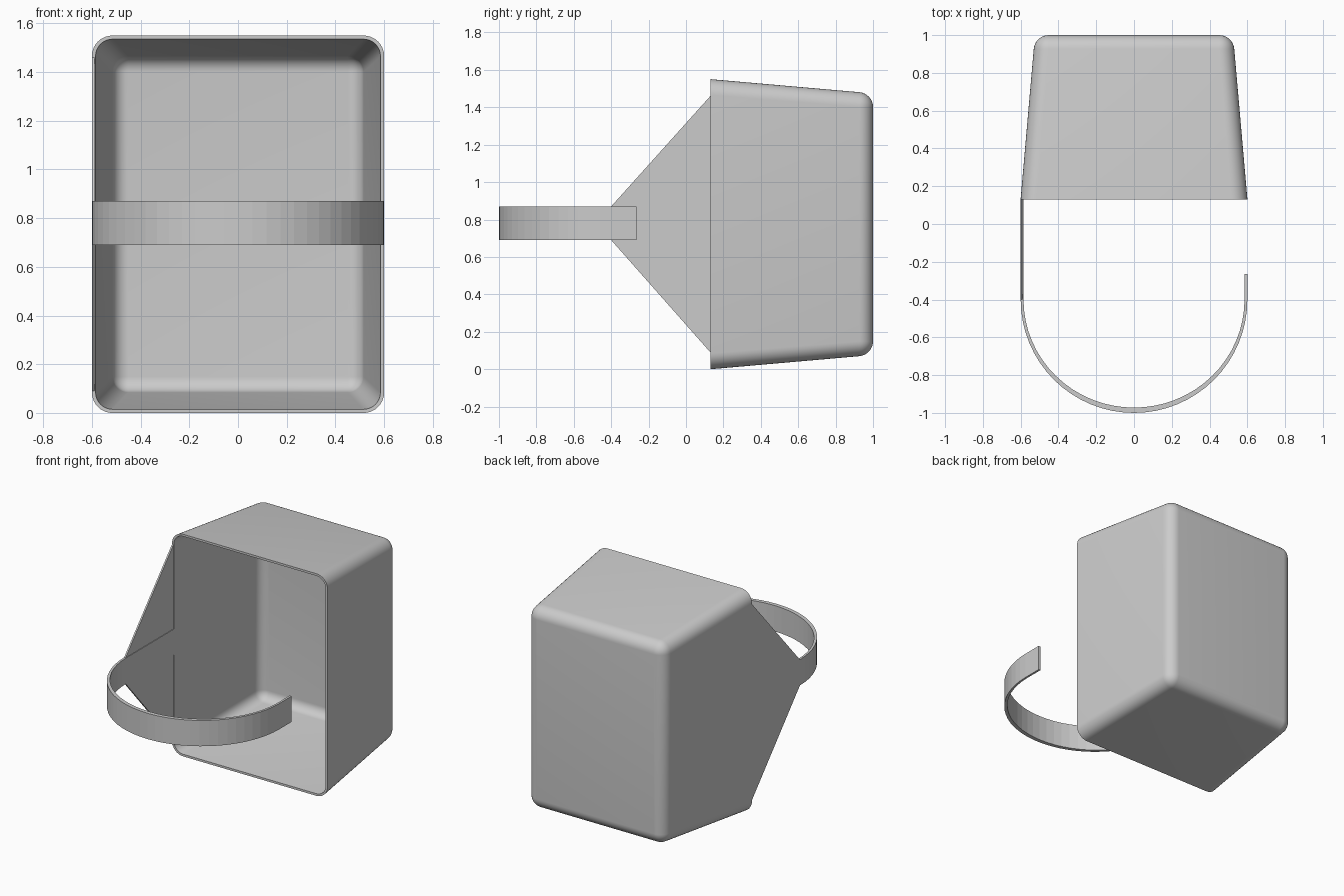
import bpy, bmesh
from math import sin, cos, tan, pi, radians

if "Cube" in bpy.data.objects:
    bpy.data.objects.remove(bpy.data.objects["Cube"])

ZC = 0.775           # mid height of the bin
Y0 = 0.13            # plane of the open rim
STRAP = (0.69, 0.87)  # lower and upper edge of the strap


def finish(name, bm, smooth=False):
    bmesh.ops.remove_doubles(bm, verts=bm.verts, dist=1e-5)
    bmesh.ops.recalc_face_normals(bm, faces=bm.faces)
    me = bpy.data.meshes.new(name)
    bm.to_mesh(me)
    bm.free()
    ob = bpy.data.objects.new(name, me)
    bpy.context.collection.objects.link(ob)
    if smooth:
        bpy.ops.object.select_all(action='DESELECT')
        ob.select_set(True)
        bpy.context.view_layer.objects.active = ob
        bpy.ops.object.shade_smooth_by_angle(angle=radians(30))
    return ob


def ring(bm, inset, y, r, n=8):
    """Rounded rectangle in the xz plane."""
    hw, hh = 0.6 - inset - r, 0.775 - inset - r
    out = []
    for q, (sx, sz) in enumerate([(1, 1), (-1, 1), (-1, -1), (1, -1)]):
        for i in range(n + 1):
            a = (q + i / n) * pi / 2
            out.append(bm.verts.new((sx * hw + r * cos(a), y,
                                     ZC + sz * hh + r * sin(a))))
    return out


def prism(name, outline, axis, lo, hi):
    """Extrude a 2D outline along x or z."""
    bm = bmesh.new()
    place = (lambda p, t: (t, *p)) if axis == 'x' else (lambda p, t: (*p, t))
    a, b = [[bm.verts.new(place(p, t)) for p in outline] for t in (lo, hi)]
    bm.faces.new(a)
    bm.faces.new(b)
    n = len(outline)
    for i in range(n):
        j = (i + 1) % n
        bm.faces.new((a[i], a[j], b[j], b[i]))
    return finish(name, bm)


# Bin: tapered shell with rounded back, lofted outside then inside
def wall(radius, offset, steps=8):
    draft = radians(5)
    c = 0.149
    arc = []
    for i in range(steps + 1):
        a = draft + (pi / 2 - draft) * i / steps
        arc.append((c - radius * cos(a), 0.92 + radius * sin(a), radius * cos(a)))
    start = arc[0][0] - (arc[0][1] - Y0) * tan(draft)
    return [(start, Y0, radius + 0.005)] + arc


bm = bmesh.new()
profile = wall(0.08, 0)
inner = wall(0.065, 0.015)
rings = [ring(bm, *p) for p in reversed(profile)] + [ring(bm, *p) for p in inner]
for a, b in zip(rings, rings[1:]):
    for i in range(len(a)):
        j = (i + 1) % len(a)
        bm.faces.new((a[i], a[j], b[j], b[i]))
bmesh.ops.remove_doubles(bm, verts=bm.verts, dist=1e-5)
# Close the outer and inner back panels
edges = [e for e in bm.edges if e.is_boundary]
bmesh.ops.holes_fill(bm, edges=edges, sides=0)
finish("bin_shell", bm, smooth=True)

# Strap: straight run from the rim, half circle, short free end
N = 32
arc = [pi + pi * i / N for i in range(N + 1)]
outer = [(-0.6, Y0)] + [(0.6 * cos(a), -0.4 + 0.6 * sin(a)) for a in arc] + [(0.6, -0.265)]
inside = [(-0.585, Y0)] + [(0.585 * cos(a), -0.4 + 0.572 * sin(a)) for a in arc] + [(0.585, -0.265)]
prism("strap", outer + inside[::-1], 'z', *STRAP)

# Thin triangular webs above and below the strap
for name, z_strap, z_rim in (("lower_web", STRAP[0], 0.09), ("upper_web", STRAP[1], 1.46)):
    prism(name, [(Y0, z_strap), (Y0, z_rim), (-0.4, z_strap)], 'x', -0.6, -0.589)
